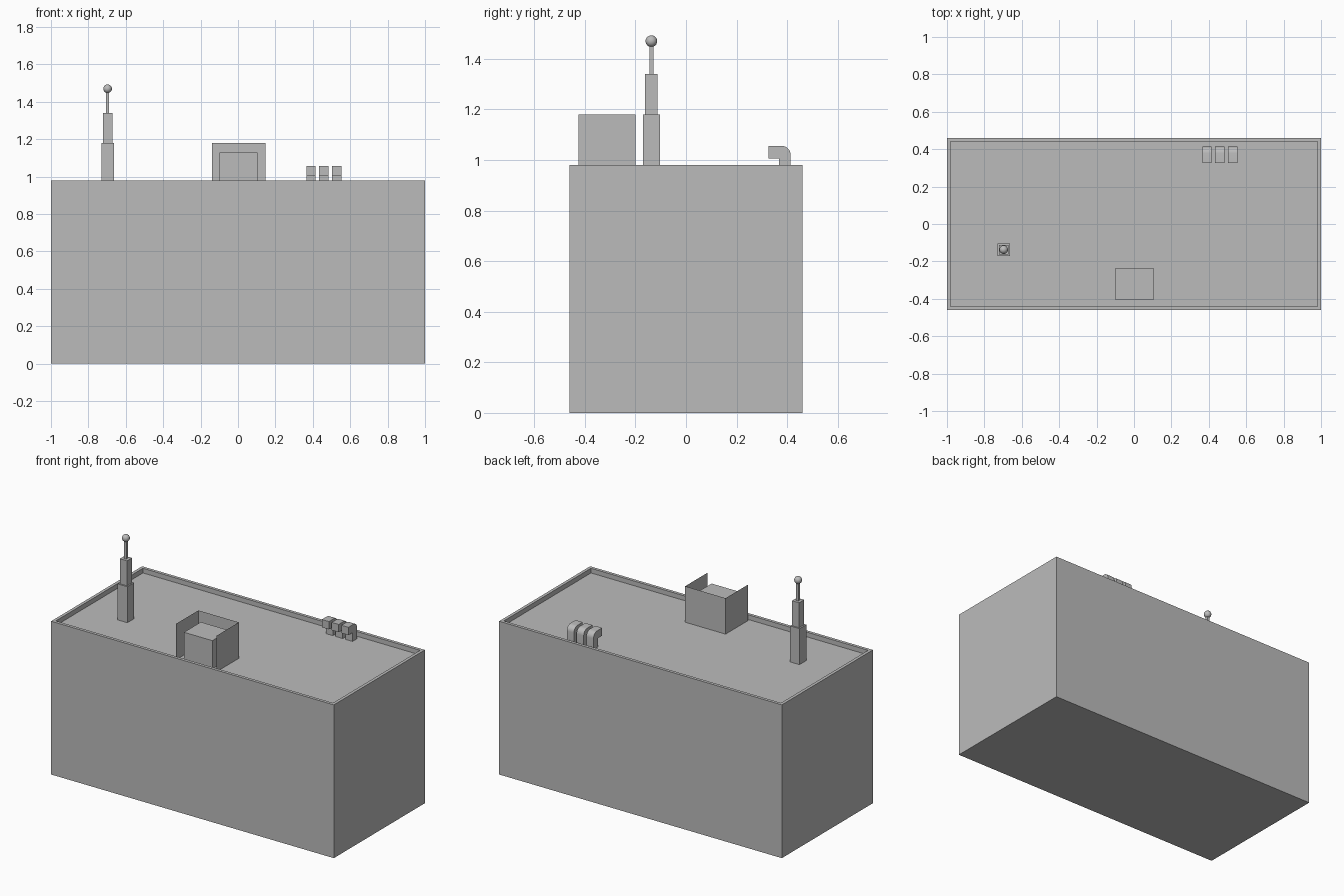
import bpy, bmesh, math

if "Cube" in bpy.data.objects:
    bpy.data.objects.remove(bpy.data.objects["Cube"])

grey = bpy.data.materials.new("light grey")
grey.diffuse_color = (0.5, 0.5, 0.5, 1)
grey.use_nodes = True
grey.node_tree.nodes["Principled BSDF"].inputs["Base Color"].default_value = grey.diffuse_color
ROOF, TOP = 0.95, 0.98


def finish(name, bm, smooth=False):
    mesh = bpy.data.meshes.new(name)
    bm.to_mesh(mesh)
    bm.free()
    mesh.materials.append(grey)
    obj = bpy.data.objects.new(name, mesh)
    bpy.context.collection.objects.link(obj)
    if smooth:
        bpy.context.view_layer.objects.active = obj
        obj.select_set(True)
        bpy.ops.object.shade_smooth_by_angle(angle=math.radians(35))
        obj.select_set(False)
    return obj


def add_box(bm, lo, hi):
    geo = bmesh.ops.create_cube(bm, size=1)
    for v in geo["verts"]:
        v.co = [lo[i] + (v.co[i] + 0.5) * (hi[i] - lo[i]) for i in range(3)]
    return geo["verts"]


def box(name, lo, hi, bottom=True):
    bm = bmesh.new()
    add_box(bm, lo, hi)
    if not bottom:
        bm.normal_update()
        bmesh.ops.delete(bm, geom=[f for f in bm.faces if f.normal.z < -0.5],
                         context="FACES")
    return finish(name, bm)


# Main block: the top face is inset and sunk to leave a parapet
bm = bmesh.new()
add_box(bm, (-1, -0.46, 0), (1, 0.46, TOP))
bm.normal_update()
roof = [f for f in bm.faces if f.normal.z > 0.5]
bmesh.ops.inset_region(bm, faces=roof, thickness=0.028)
inner = bmesh.ops.extrude_face_region(bm, geom=roof)
bmesh.ops.delete(bm, geom=roof, context="FACES")
for v in inner["geom"]:
    if isinstance(v, bmesh.types.BMVert):
        v.co.z = ROOF
bmesh.ops.recalc_face_normals(bm, faces=bm.faces)
finish("building_block", bm)

# Stepped mast with a ball on top
MX, MY = -0.697, -0.137
for name, half, z0, z1 in (("mast_base", 0.034, ROOF, 1.18),
                           ("mast_middle", 0.025, 1.18, 1.34),
                           ("mast_pole", 0.008, 1.34, 1.46)):
    box(name, (MX - half, MY - half, z0), (MX + half, MY + half, z1), False)
bm = bmesh.new()
bmesh.ops.create_uvsphere(bm, u_segments=24, v_segments=12, radius=0.023)
bmesh.ops.translate(bm, vec=(MX, MY, 1.47), verts=bm.verts)
finish("mast_ball", bm, True)

# Roof unit inside a thin screen that is open at the front and top
box("roof_unit", (-0.098, -0.406, ROOF), (0.103, -0.235, 1.13), False)
bm = bmesh.new()
path = [(-0.14, -0.425), (-0.14, -0.2), (0.146, -0.2), (0.146, -0.425)]
low = [bm.verts.new((x, y, ROOF)) for x, y in path]
high = [bm.verts.new((x, y, 1.18)) for x, y in path]
for i in range(3):
    bm.faces.new((low[i + 1], low[i], high[i], high[i + 1]))
finish("unit_screen", bm)

# Three hooked vents: a bent side profile extruded across x
R = 0.036
profile = [(0.414, ROOF), (0.414, 1.056 - R)]
for i in range(1, 7):
    a = i * math.pi / 12
    profile.append((0.414 - R + R * math.cos(a), 1.056 - R + R * math.sin(a)))
profile += [(0.326, 1.056), (0.326, 1.006), (0.367, 1.006), (0.367, ROOF)]
for n, cx in enumerate((0.39, 0.459, 0.528)):
    bm = bmesh.new()
    face = bm.faces.new([bm.verts.new((cx - 0.025, y, z)) for y, z in profile])
    ext = bmesh.ops.extrude_face_region(bm, geom=[face])
    bmesh.ops.translate(bm, vec=(0.05, 0, 0),
                        verts=[v for v in ext["geom"] if isinstance(v, bmesh.types.BMVert)])
    bmesh.ops.recalc_face_normals(bm, faces=bm.faces)
    finish(f"vent_{n + 1}", bm, True)
